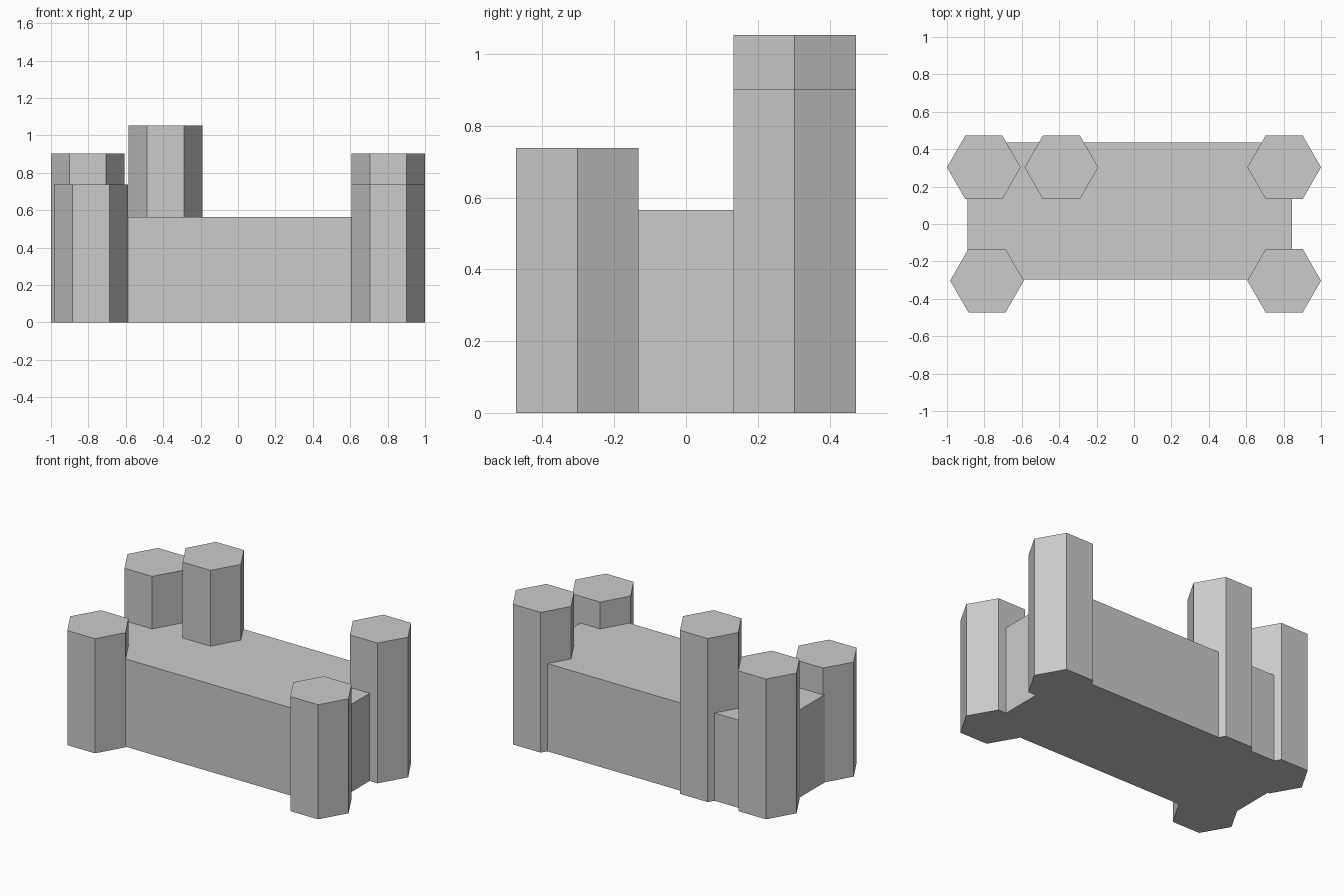
import bpy
from math import pi

if "Cube" in bpy.data.objects:
    bpy.data.objects.remove(bpy.data.objects["Cube"])

RADIUS = 0.197


def tower(name, x, y, height):
    # six-sided prism with corners pointing along x
    bpy.ops.mesh.primitive_cylinder_add(
        vertices=6, radius=RADIUS, depth=height,
        location=(x, y, height / 2), rotation=(0, 0, pi / 2))
    ob = bpy.context.object
    ob.name = ob.data.name = name
    bpy.ops.object.transform_apply(location=False, rotation=True, scale=False)
    return ob


# Main block
x0, x1, y0, y1, top = -0.89, 0.845, -0.296, 0.436, 0.565
bpy.ops.mesh.primitive_cube_add(
    size=1, location=((x0 + x1) / 2, (y0 + y1) / 2, top / 2))
hall = bpy.context.object
hall.name = hall.data.name = "main_hall"
hall.scale = (x1 - x0, y1 - y0, top)
bpy.ops.object.transform_apply(location=False, rotation=False, scale=True)

# Hexagonal towers
for name, x, y, height in (
    ("front_left_tower", -0.786, -0.303, 0.738),
    ("front_right_tower", 0.803, -0.303, 0.738),
    ("back_left_tower", -0.803, 0.303, 0.903),
    ("back_right_tower", 0.803, 0.303, 0.903),
    ("tall_keep_tower", -0.388, 0.303, 1.053),
):
    tower(name, x, y, height)

# Make sure every tower has its corners on the x axis
for ob in bpy.data.objects:
    if ob.name.endswith("tower"):
        assert abs(max(v.co.x for v in ob.data.vertices) - RADIUS) < 1e-3
